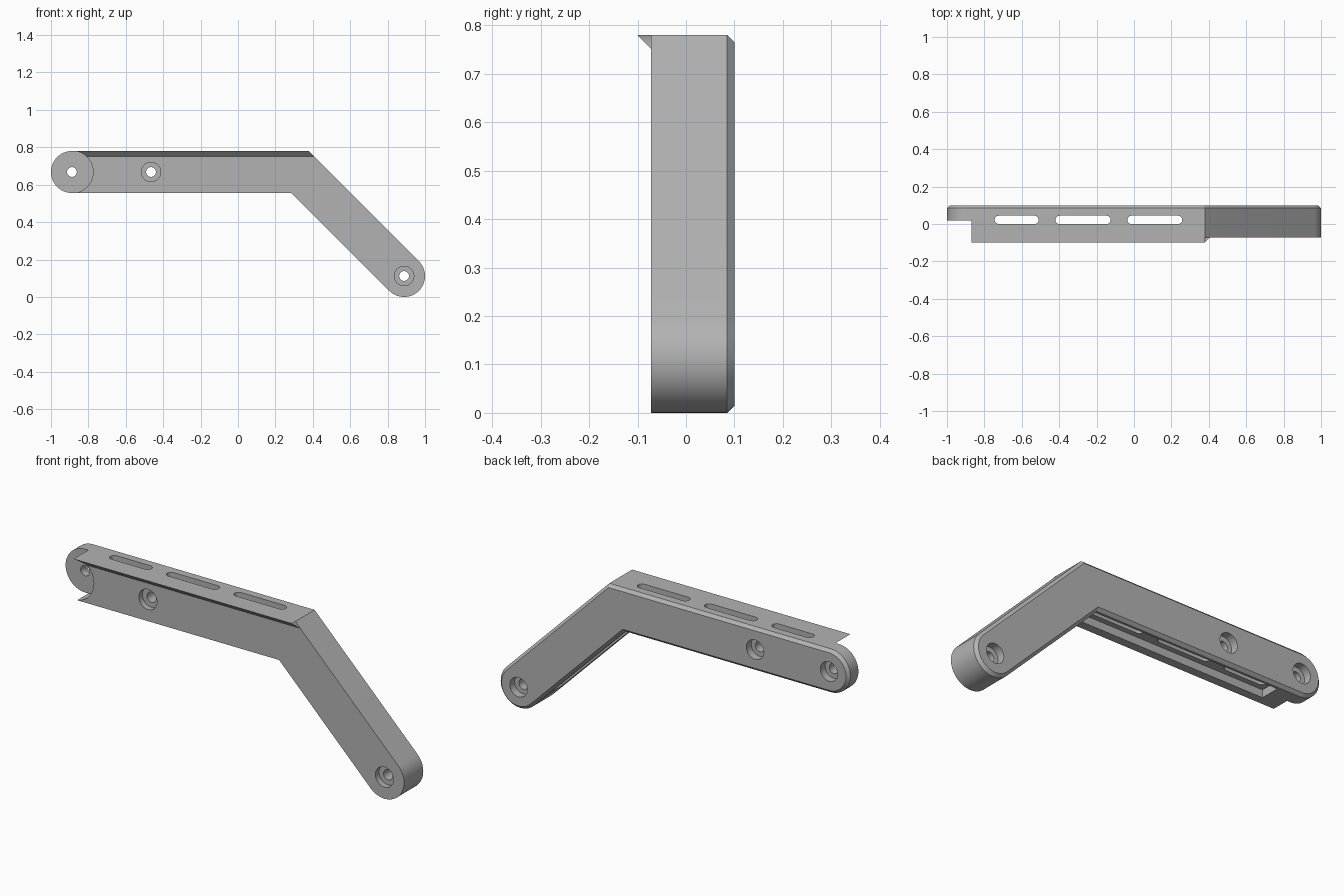
import bpy, bmesh, math
from mathutils import Vector

if "Cube" in bpy.data.objects:
    bpy.data.objects.remove(bpy.data.objects["Cube"])

R = 0.112                                   # half height of the arm
BAR_END = Vector((-0.888, 0.668))           # x, z of the pivot centres and the bend
LEG_END = Vector((0.888, 0.112))
BEND = Vector((0.332, 0.668))
FRONT, BACK, CHAMFER = -0.072, 0.1, 0.015
TAN = math.tan(math.radians(22.5))

grey = bpy.data.materials.new("plain grey")
grey.use_nodes = True
colour = (0.45, 0.45, 0.45, 1)
grey.diffuse_color = colour
grey.node_tree.nodes["Principled BSDF"].inputs["Base Color"].default_value = colour


def loft(name, loops):
    """Solid skinned through equal-length loops of 3D points."""
    bm = bmesh.new()
    rings = [[bm.verts.new(p) for p in loop] for loop in loops]
    n = len(rings[0])
    for a, b in zip(rings, rings[1:]):
        for i in range(n):
            j = (i + 1) % n
            bm.faces.new((a[i], a[j], b[j], b[i]))
    bm.faces.new(rings[0])
    bm.faces.new(rings[-1])
    bmesh.ops.recalc_face_normals(bm, faces=bm.faces)
    mesh = bpy.data.meshes.new(name)
    bm.to_mesh(mesh)
    bm.free()
    mesh.materials.append(grey)
    ob = bpy.data.objects.new(name, mesh)
    bpy.context.collection.objects.link(ob)
    return ob


def arc(c, r, start, end, n):
    return [Vector((c[0] + r * math.cos(t), c[1] + r * math.sin(t)))
            for t in (math.radians(start + (end - start) * i / n) for i in range(n + 1))]


def at_y(profile, y):
    return [(p[0], y, p[1]) for p in profile]


def prism_y(name, profile, y0, y1):
    return loft(name, [at_y(profile, y0), at_y(profile, y1)])


def disc(c, r, y0, y1, n=48):
    return prism_y("cutter", arc(c, r, 0, 360, n)[:-1], y0, y1)


def boolean(target, tool, operation="DIFFERENCE"):
    tool.hide_render = True
    mod = target.modifiers.new("bool", "BOOLEAN")
    mod.operation, mod.solver, mod.object = operation, "EXACT", tool
    bpy.context.view_layer.objects.active = target
    bpy.ops.object.modifier_apply(modifier=mod.name)
    bpy.data.objects.remove(tool)


def outline(r):
    """Bent arm outline with round ends, offset r from its centre line."""
    corner = Vector((r * TAN, r))
    return (arc(BAR_END, r, 90, 270, 32) + [BEND - corner]
            + arc(LEG_END, r, 225, 405, 32) + [BEND + corner])


# Arm body with a chamfered back rim
arm = loft("bent_arm", [at_y(outline(R), FRONT),
                        at_y(outline(R), BACK - CHAMFER),
                        at_y(outline(R - CHAMFER), BACK)])

# Wedge lip along the front top edge
top, lip = BEND.y + R, 0.028
bend_x = BEND.x + R * TAN


def lip_section(x, slant):
    return [(x, FRONT - lip, top), (x, FRONT + 0.002, top),
            (x + slant, FRONT + 0.002, top - lip - 0.002), (x + slant, FRONT, top - lip)]


boolean(arm, loft("lip", [lip_section(BAR_END.x, 0), lip_section(bend_x, lip)]), "UNION")

# Round recess that leaves a thin tab at the bar end
boolean(arm, disc(BAR_END, R + 0.0015, -0.2, 0.02, 96))

# Cable channel along the underside of bar and leg
along = (LEG_END - BEND).normalized()
normal = Vector((along.y, -along.x))


def channel_edge(d):
    return [Vector((BAR_END.x + 0.12, BEND.y - d)),
            BEND - Vector((d * TAN, d)),
            LEG_END - along * 0.12 + normal * d]


channel = channel_edge(R + 0.02) + channel_edge(R - 0.04)[::-1]
boolean(arm, prism_y("cutter", channel, -0.028, 0.073))

# Rounded slots from the top into the channel
SLOT_Y, SLOT_R = 0.022, 0.0225
for x0, x1 in ((-0.745, -0.51), (-0.42, -0.125), (-0.035, 0.258)):
    plan = (arc((x0 + SLOT_R, SLOT_Y), SLOT_R, 90, 270, 12)
            + arc((x1 - SLOT_R, SLOT_Y), SLOT_R, -90, 90, 12))
    boolean(arm, loft("cutter", [[(p.x, p.y, z) for p in plan] for z in (0.5, 0.9)]))

# Screw holes, counterbored from the back, and from the front where full depth
for centre, full in ((BAR_END, False), (Vector((-0.465, BEND.y)), True), (LEG_END, True)):
    boolean(arm, disc(centre, 0.026, -0.2, 0.2))
    boolean(arm, disc(centre, 0.05, BACK - 0.04, 0.2))
    if full:
        boolean(arm, disc(centre, 0.052, -0.2, FRONT + 0.03))

# Smooth the round walls, keep the edges crisp
bpy.ops.object.select_all(action="DESELECT")
arm.select_set(True)
bpy.context.view_layer.objects.active = arm
bpy.ops.object.shade_smooth_by_angle(angle=math.radians(25))
